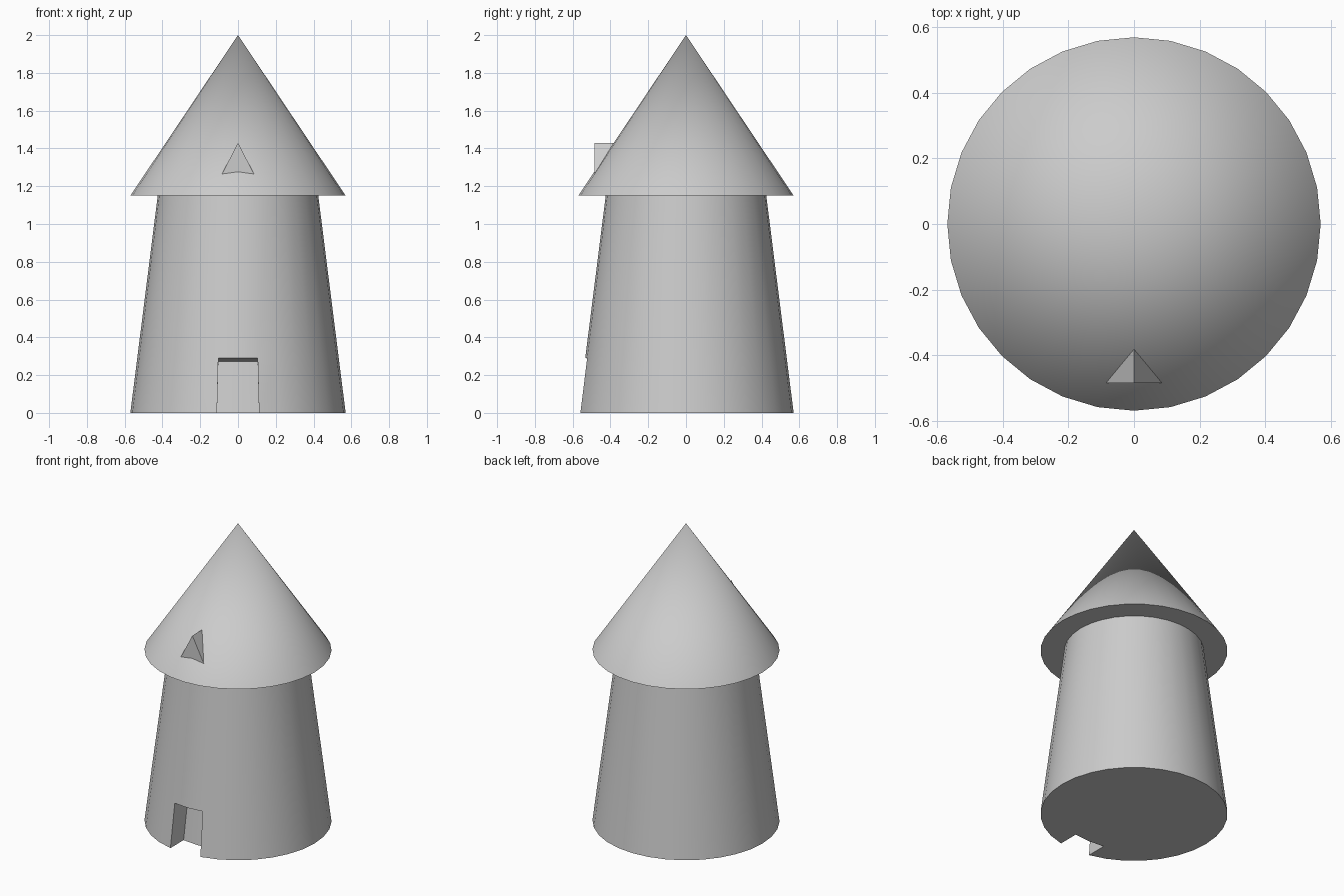
import bpy, bmesh, math

if "Cube" in bpy.data.objects:
    bpy.data.objects.remove(bpy.data.objects["Cube"])

SIDES = 32
EAVE_Z, EAVE_R, TOP_R = 1.15, 0.57, 0.425
DOOR_Z, DOOR_DEPTH = 0.29, 0.14


def ring(bm, r, z):
    # vertex 0 points to the front (-y)
    return [bm.verts.new((r * math.sin(2 * math.pi * i / SIDES),
                          -r * math.cos(2 * math.pi * i / SIDES), z)) for i in range(SIDES)]


def bridge(bm, a, b, skip=()):
    for i in range(SIDES):
        if i not in skip:
            j = (i + 1) % SIDES
            bm.faces.new((a[i], a[j], b[j], b[i]))


def finish(bm, name, smooth):
    bmesh.ops.recalc_face_normals(bm, faces=bm.faces)
    mesh = bpy.data.meshes.new(name)
    bm.to_mesh(mesh)
    bm.free()
    ob = bpy.data.objects.new(name, mesh)
    bpy.context.collection.objects.link(ob)
    if smooth:
        bpy.ops.object.select_all(action='DESELECT')
        ob.select_set(True)
        bpy.context.view_layer.objects.active = ob
        bpy.ops.object.shade_smooth_by_angle(angle=math.radians(30))


# tapered tower, with the two front faces left open for the doorway
bm = bmesh.new()
door_r = EAVE_R + (TOP_R - EAVE_R) * DOOR_Z / EAVE_Z
base, mid, top = ring(bm, EAVE_R, 0), ring(bm, door_r, DOOR_Z), ring(bm, TOP_R, EAVE_Z)
bridge(bm, base, mid, skip=(SIDES - 1, 0))
bridge(bm, mid, top)

# recessed doorway: back wall, jambs and sloping lintel
low = [base[-1], base[0], base[1]]
high = [mid[-1], mid[0], mid[1]]
low_in = [bm.verts.new((v.co.x, v.co.y + DOOR_DEPTH, 0)) for v in low]
high_in = [bm.verts.new((v.co.x, v.co.y + DOOR_DEPTH, DOOR_Z - 0.018)) for v in high]
for i in range(2):
    bm.faces.new((low_in[i], low_in[i + 1], high_in[i + 1], high_in[i]))
    bm.faces.new((high[i], high_in[i], high_in[i + 1], high[i + 1]))
for i in (0, 2):
    bm.faces.new((low[i], low_in[i], high_in[i], high[i]))

# tower floor, notched at the doorway
bm.faces.new(base[1:] + low_in)
finish(bm, "tower", True)

# conical roof with flat eave underside
bm = bmesh.new()
inner, eave = ring(bm, TOP_R, EAVE_Z), ring(bm, EAVE_R, EAVE_Z)
bridge(bm, inner, eave)
apex = bm.verts.new((0, 0, 2))
for i in range(SIDES):
    bm.faces.new((eave[i], eave[(i + 1) % SIDES], apex))
finish(bm, "roof", True)

# small gabled dormer on the roof front
bm = bmesh.new()
peak = bm.verts.new((0, -0.485, 1.43))
back = bm.verts.new((0, -0.38, 1.43))
left = bm.verts.new((-0.085, -0.485, 1.265))
right = bm.verts.new((0.085, -0.485, 1.265))
sill = bm.verts.new((0, -0.485, 1.276))
for f in ((left, sill, peak), (sill, right, peak), (right, back, peak),
          (back, left, peak), (left, back, sill), (back, right, sill)):
    bm.faces.new(f)
finish(bm, "dormer", False)
